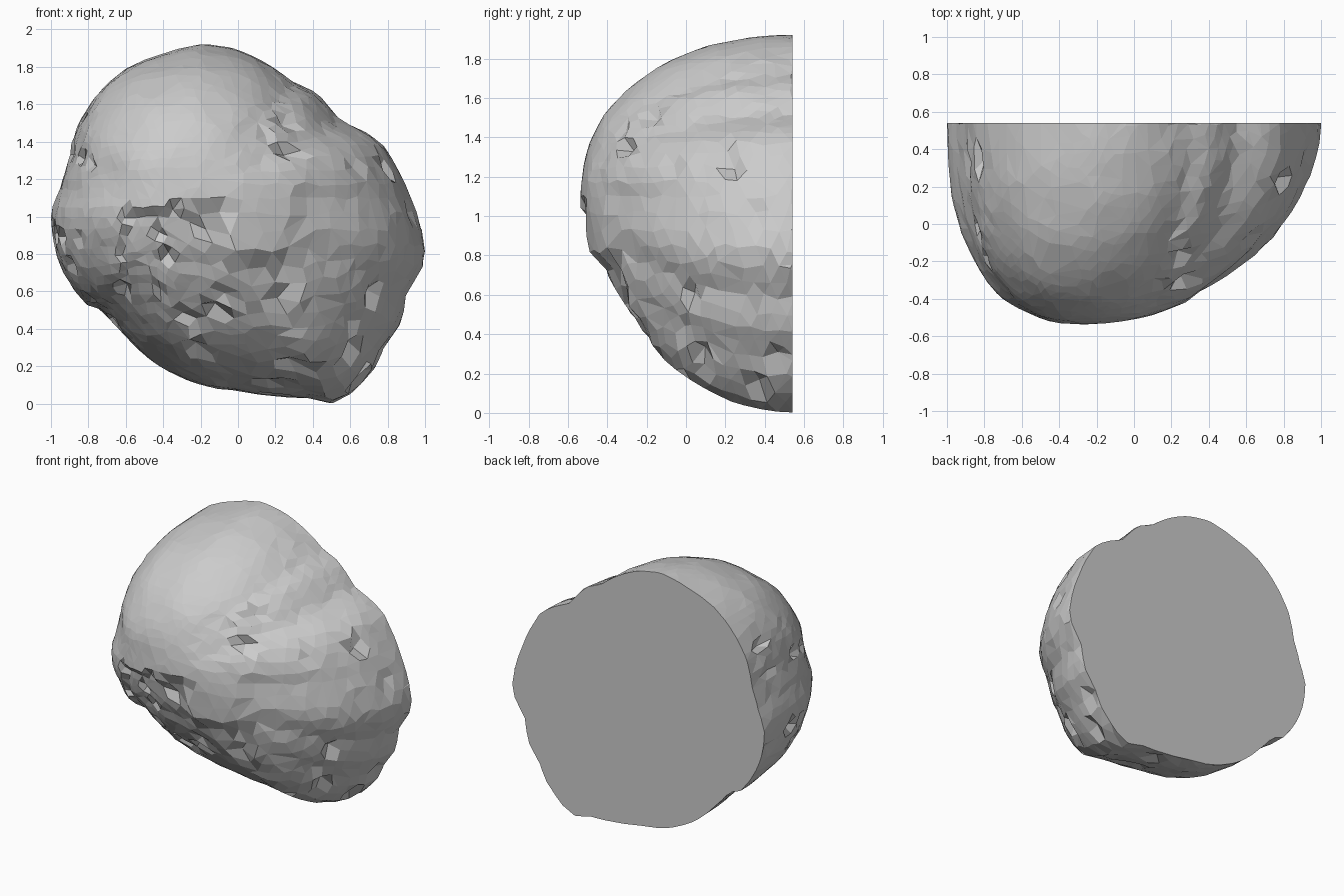
import bpy, bmesh, math, random
from mathutils import Vector, noise

if "Cube" in bpy.data.objects:
    bpy.data.objects.remove(bpy.data.objects["Cube"])

random.seed(7)
CX, CZ, BACK, DEPTH = -0.25, 1.1, 0.54, 1.075

# Outline of the flat back face, as (x, z)
OUTLINE = [(-.2, 1.92), (0, 1.89), (.15, 1.82), (.3, 1.71), (.4, 1.67), (.55, 1.51),
           (.77, 1.39), (.88, 1.2), (.96, 1.0), (1.0, .82), (.98, .72), (.9, .6),
           (.87, .43), (.78, .3), (.74, .2), (.6, .05), (.5, 0), (.4, .03), (.2, .04),
           (0, .07), (-.2, .1), (-.45, .22), (-.6, .36), (-.72, .5), (-.81, .53),
           (-.9, .65), (-.97, .8), (-1, 1.0), (-.95, 1.15), (-.9, 1.3), (-.86, 1.48),
           (-.77, 1.63), (-.6, 1.79), (-.4, 1.87)]
POLAR = sorted((math.atan2(z - CZ, x - CX), math.hypot(x - CX, z - CZ)) for x, z in OUTLINE)
POLAR = ([(a - math.tau, r) for a, r in POLAR[-2:]] + POLAR
         + [(a + math.tau, r) for a, r in POLAR[:2]])


def radius(angle):
    for (a0, r0), (a1, r1) in zip(POLAR, POLAR[1:]):
        if a0 <= angle <= a1:
            return r0 + (r1 - r0) * (angle - a0) / max(a1 - a0, 1e-6)
    return POLAR[0][1]


# Half sphere with a filled flat back
bm = bmesh.new()
bmesh.ops.create_icosphere(bm, subdivisions=5, radius=1)
for v in bm.verts:
    jitter = Vector([random.uniform(-.012, .012) for _ in range(3)])
    v.co = (v.co + jitter).normalized()
cut = bmesh.ops.bisect_plane(bm, geom=bm.verts[:] + bm.edges[:] + bm.faces[:],
                             plane_co=(0, 0, 0), plane_no=(0, 1, 0), clear_outer=True)
rim_edges = [e for e in cut["geom_cut"] if isinstance(e, bmesh.types.BMEdge)]
bmesh.ops.contextual_create(bm, geom=rim_edges)

# Shape the dome, then add ledges, lumps and chips
for v in bm.verts:
    ux, uy, uz = v.co
    rim = abs(uy) < 1e-4
    s = 1 if rim else min(1, math.hypot(ux, uz))
    ang = math.atan2(uz, ux)
    # Fuller towards the left and top, flatter on the right
    n = 2.0 + .45 * max(0, -math.cos(ang)) + .15 * max(0, math.sin(ang)) - .08 * max(0, math.cos(ang))
    depth = 0 if rim else max(0, 1 - s ** n) ** (1 / n)
    r = radius(ang) * s
    x, z, y = CX + r * math.cos(ang), CZ + r * math.sin(ang), BACK - DEPTH * depth
    if not rim:
        drop = 0
        # Ledges under the dome and down its right side
        if -.62 < x < -.08 and z < 1.04:
            drop = .05
        if -.45 < x < .3 and z < .8:
            drop = .07
        if x >= .3 and z < 1.12:
            drop = .03
        if -.3 < x < .4 and z < .5:
            drop += .02
        y += drop * depth
        inward = Vector((CX - x, BACK - y, CZ - z)).normalized()
        p = Vector((x, y, z))
        amount = .01 * noise.noise(p * 5)
        if x > .15 or z < .95 or x < -.75:
            amount += .008 * noise.noise(p * 14)
            if random.random() < .045:
                amount += random.uniform(.02, .06)
        p += inward * amount
        x, y, z = p.x, min(p.y, BACK), max(p.z, 0)
    v.co = (x, y, z)

# Merge near-coplanar triangles into larger facets
bmesh.ops.dissolve_limit(bm, angle_limit=math.radians(5), verts=bm.verts[:], edges=bm.edges[:])
bmesh.ops.triangulate(bm, faces=[f for f in bm.faces if len(f.verts) > 4])
bmesh.ops.recalc_face_normals(bm, faces=bm.faces[:])

mesh = bpy.data.meshes.new("half_boulder")
bm.to_mesh(mesh)
bm.free()
bpy.context.collection.objects.link(bpy.data.objects.new("half_boulder", mesh))
